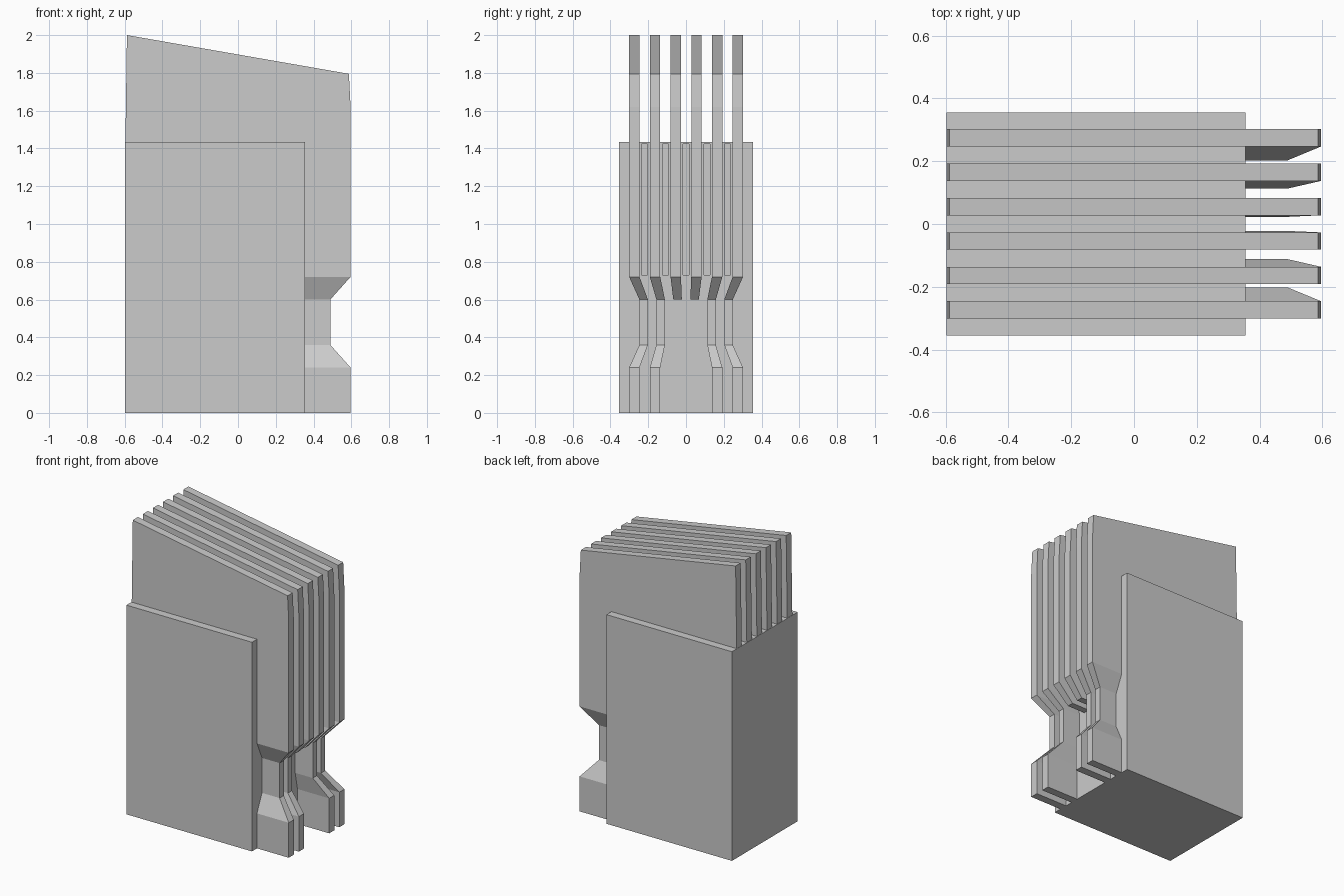
import bpy, bmesh

if "Cube" in bpy.data.objects:
    bpy.data.objects.remove(bpy.data.objects["Cube"])

def mesh_object(name, bm):
    bmesh.ops.recalc_face_normals(bm, faces=bm.faces)
    me = bpy.data.meshes.new(name)
    bm.to_mesh(me)
    bm.free()
    ob = bpy.data.objects.new(name, me)
    bpy.context.collection.objects.link(ob)
    return ob

def add_box(bm, x0, x1, y0, y1, z0, z1):
    vs = bmesh.ops.create_cube(bm, size=1)['verts']
    for v in vs:
        v.co = (x0 if v.co.x < 0 else x1, y0 if v.co.y < 0 else y1, z0 if v.co.z < 0 else z1)

def plate(name, y, levels):
    """Skin stacked four-sided loops: (left x, right x, left z, right z, y scale)."""
    h = 0.0275
    bm = bmesh.new()
    loops = []
    for xl, xr, zl, zr, s in levels:
        corners = [(xl, y - h, zl), (xr, y - h, zr), (xr, y + h, zr), (xl, y + h, zl)]
        loops.append([bm.verts.new((a, b * s, c)) for a, b, c in corners])
    for lo, hi in zip(loops, loops[1:]):
        for i in range(4):
            j = (i + 1) % 4
            bm.faces.new((lo[i], lo[j], hi[j], hi[i]))
    bm.faces.new(loops[0])
    bm.faces.new(loops[-1])
    return mesh_object(name, bm)

# Six upright plates; all narrow towards the axis at the waist
W, S = 0.596, 0.82
foot = [(-W, W, 0.0, 0.0, 1), (-W, W, 0.24, 0.24, 1), (-W * S, W * S, 0.36, 0.36, S)]
upper = [(-W * S, W * S, 0.60, 0.60, S), (-W, W, 0.72, 0.72, 1),
         (-W, W, 1.44, 1.62, 1), (-0.588, 0.587, 2.0, 1.795, 1)]
centres = [-0.2735 + 0.1096 * i for i in range(6)]
for i, y in enumerate(centres):
    # The middle two stop at the waist
    plate(f"plate_{i + 1}", y, upper if i in (2, 3) else foot + upper)

# Holder block
bm = bmesh.new()
add_box(bm, -0.598, 0.355, -0.356, 0.356, 0.0, 1.435)
block = mesh_object("holder_block", bm)

# Shallow panels recessed in the block face between the plates
bm = bmesh.new()
for a, b in zip(centres, centres[1:]):
    m = (a + b) / 2
    add_box(bm, 0.345, 0.40, m - 0.016, m + 0.016, 0.73, 1.423)
cutter = mesh_object("panel_cutter", bm)
cutter.hide_render = True
cutter.hide_viewport = False
cutter.display_type = 'WIRE'
mod = block.modifiers.new("panels", 'BOOLEAN')
mod.operation = 'DIFFERENCE'
mod.solver = 'EXACT'
mod.object = cutter
